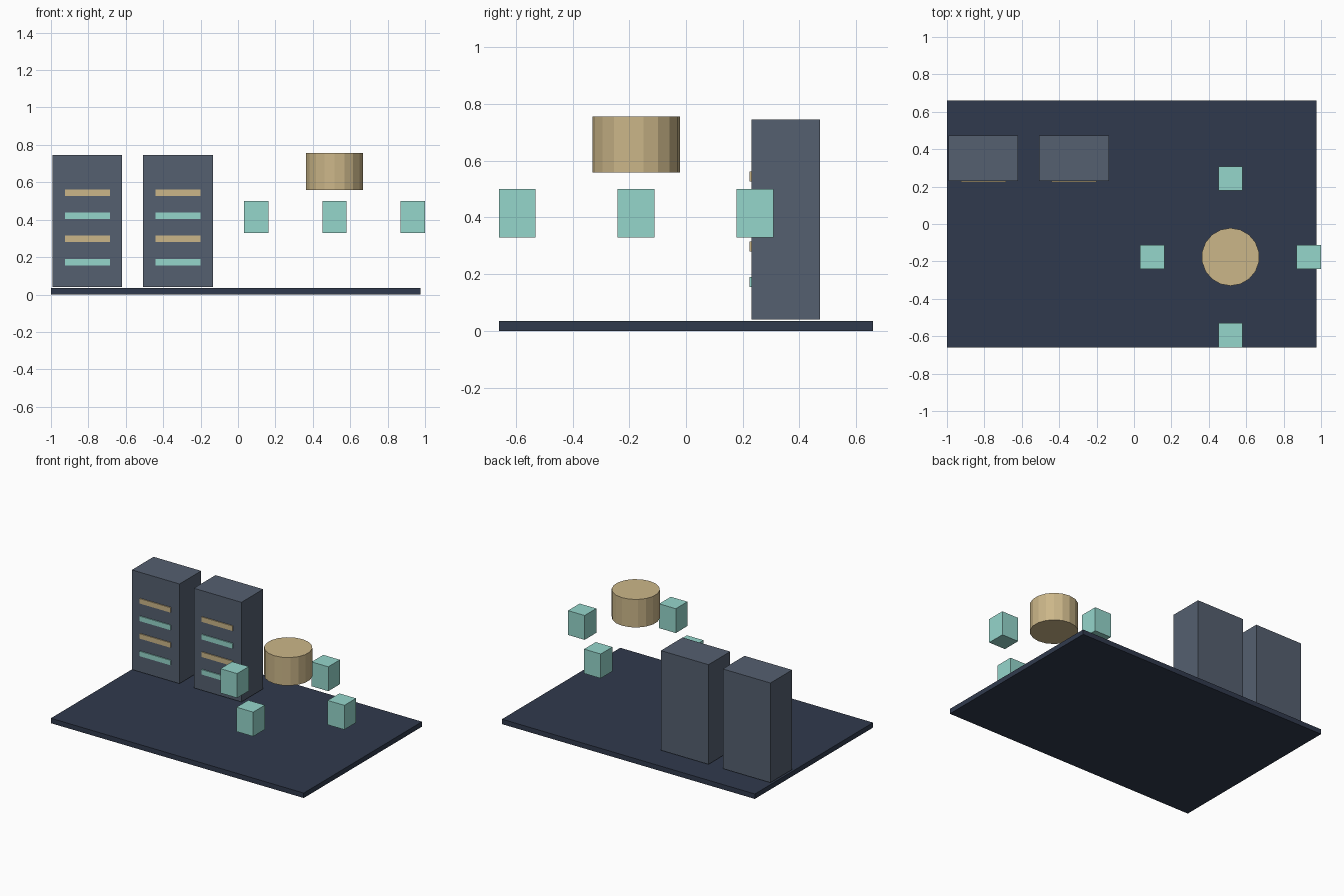
import bpy
import bmesh
from mathutils import Matrix, Vector

if "Cube" in bpy.data.objects:
    bpy.data.objects.remove(bpy.data.objects["Cube"])


def material(name, color):
    m = bpy.data.materials.new(name)
    m.diffuse_color = (*color, 1)
    m.use_nodes = True
    m.node_tree.nodes["Principled BSDF"].inputs["Base Color"].default_value = m.diffuse_color
    return m


NAVY = material("navy", (0.03, 0.042, 0.074))
SLATE = material("slate", (0.09, 0.115, 0.16))
GOLD = material("gold", (0.6, 0.47, 0.25))
MINT = material("mint", (0.3, 0.67, 0.6))


def finish(name, bm, mat):
    mesh = bpy.data.meshes.new(name)
    bm.to_mesh(mesh)
    bm.free()
    mesh.materials.append(mat)
    obj = bpy.data.objects.new(name, mesh)
    bpy.context.collection.objects.link(obj)
    return obj


def box(name, lo, hi, mat):
    lo, hi = Vector(lo), Vector(hi)
    bm = bmesh.new()
    bmesh.ops.create_cube(bm, size=1, matrix=Matrix.Translation((lo + hi) / 2)
                          @ Matrix.Diagonal((*(hi - lo), 1)))
    return finish(name, bm, mat)


# Floor slab
box("floor", (-1, -0.66, 0), (0.976, 0.66, 0.035), NAVY)

# Two cabinets with alternating light strips on the front
for i, cx in enumerate((-0.805, -0.321), 1):
    box(f"cabinet_{i}", (cx - 0.186, 0.231, 0.041), (cx + 0.186, 0.473, 0.745), SLATE)
    for j in range(4):
        z = 0.173 + 0.124 * j
        box(f"cabinet_{i}_strip_{j + 1}", (cx - 0.121, 0.224, z - 0.0175),
            (cx + 0.121, 0.236, z + 0.0175), GOLD if j % 2 else MINT)

# Floating hub drum, 18 flat sides with corners on the y axis
HX, HY = 0.516, -0.176
bm = bmesh.new()
bmesh.ops.create_cone(bm, cap_ends=True, segments=18, radius1=0.1545, radius2=0.1545,
                      depth=0.198, matrix=Matrix.Translation((HX, HY, 0.657)))
drum = finish("hub_drum", bm, GOLD)
top = max(drum.data.vertices, key=lambda v: v.co.y).co
if abs(top.x - HX) > 0.01:
    drum.data.transform(Matrix.Translation((HX, HY, 0)) @ Matrix.Rotation(0.174533, 4, "Z")
                        @ Matrix.Translation((-HX, -HY, 0)))

# Four floating blocks around the hub
for i, (dx, dy) in enumerate(((1, 0), (0, 1), (-1, 0), (0, -1)), 1):
    x, y = HX + 0.419 * dx, HY + 0.419 * dy
    box(f"satellite_block_{i}", (x - 0.065, y - 0.065, 0.329),
        (x + 0.065, y + 0.065, 0.501), MINT)
